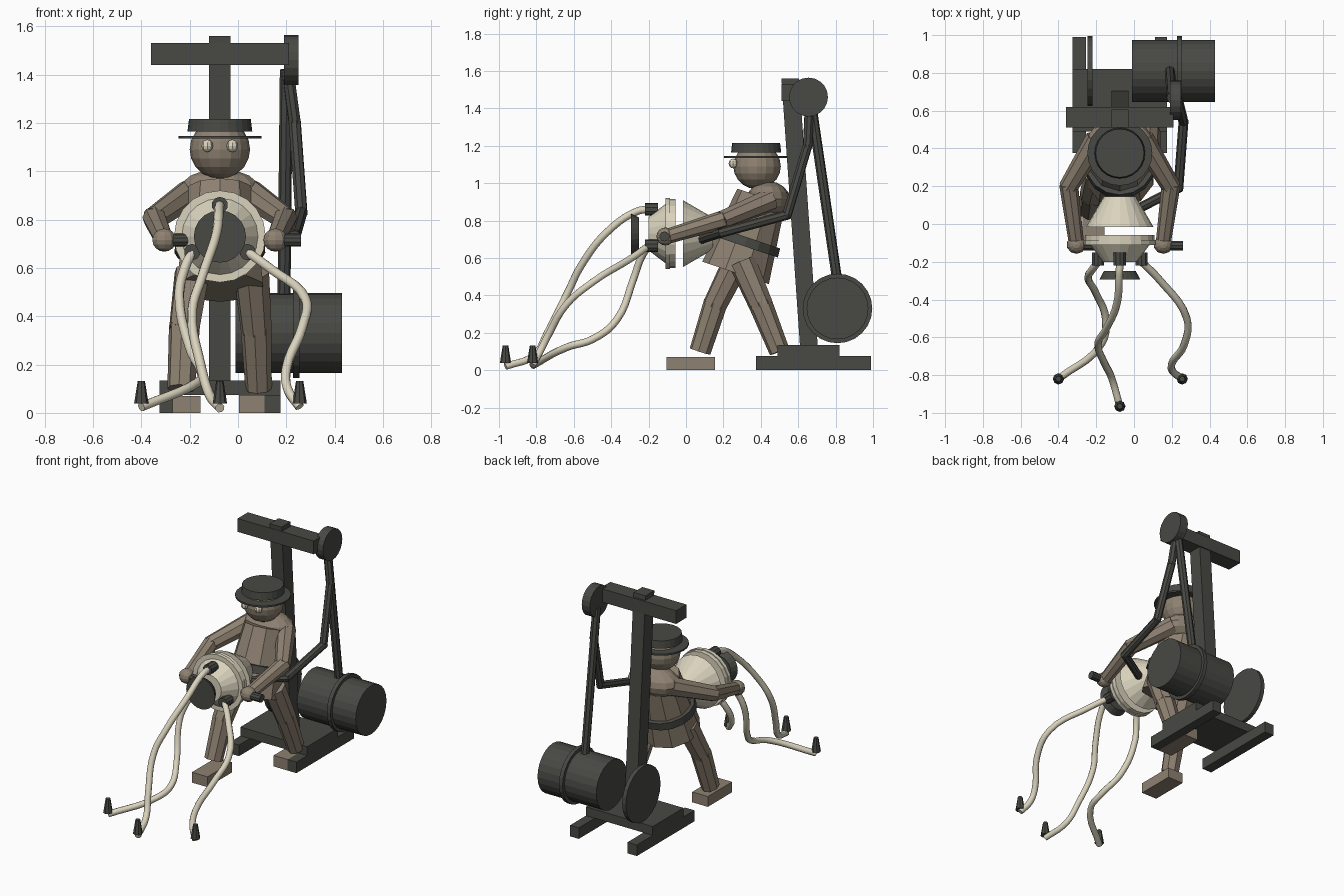
import bpy, bmesh, math
from mathutils import Vector, Matrix

if "Cube" in bpy.data.objects:
    bpy.data.objects.remove(bpy.data.objects["Cube"], do_unlink=True)


def material(name, rgb):
    m = bpy.data.materials.new(name)
    m.use_nodes = True
    m.diffuse_color = (*rgb, 1)
    m.node_tree.nodes["Principled BSDF"].inputs["Base Color"].default_value = (*rgb, 1)
    return m


BROWN = material("warm_brown", (0.27, 0.22, 0.165))
DARK = material("charcoal", (0.065, 0.067, 0.058))
CREAM = material("cream", (0.70, 0.65, 0.51))
MID = -0.075  # centre plane of the figure and its machine


def add(name, bm, mat):
    mesh = bpy.data.meshes.new(name)
    bmesh.ops.recalc_face_normals(bm, faces=bm.faces)
    bm.to_mesh(mesh)
    bm.free()
    mesh.materials.append(mat)
    ob = bpy.data.objects.new(name, mesh)
    bpy.context.collection.objects.link(ob)
    return ob


def box(name, x, y, z, mat, lean=0):
    """Box from ranges; lean shifts the top along y."""
    bm = bmesh.new()
    bmesh.ops.create_cube(bm, size=1)
    for v in bm.verts:
        top = v.co.z > 0
        v.co = [r[c > 0] for r, c in zip((x, y, z), v.co)]
        v.co.y += lean * top
    return add(name, bm, mat)


def place(bm, a, b, r1, r2, sides):
    """Frustum from point a to point b."""
    a, b = Vector(a), Vector(b)
    d = b - a
    rot = d.to_track_quat('Z', 'Y').to_matrix().to_4x4()
    bmesh.ops.create_cone(bm, cap_ends=True, segments=sides, radius1=r1, radius2=r2,
                          depth=d.length, matrix=Matrix.Translation((a + b) / 2) @ rot)


def frustum(name, a, b, r1, r2, mat, sides=20):
    bm = bmesh.new()
    place(bm, a, b, r1, r2, sides)
    return add(name, bm, mat)


def ball(name, c, size, mat, u=16, v=10):
    bm = bmesh.new()
    bmesh.ops.create_uvsphere(bm, u_segments=u, v_segments=v, radius=1)
    for p in bm.verts:
        p.co = Vector(c) + Vector([s * q for s, q in zip(size, p.co)])
    return add(name, bm, mat)


def limb(name, pts, radii, mat, sides=8):
    """Jointed limb: one frustum per segment, lapped at the joints."""
    bm = bmesh.new()
    for i in range(len(pts) - 1):
        a, b = Vector(pts[i]), Vector(pts[i + 1])
        lap = (b - a).normalized() * 0.012
        place(bm, a - lap * (i > 0), b + lap * (i < len(pts) - 2), radii[i], radii[i + 1], sides)
    return add(name, bm, mat)


def hose(name, pts, r, mat):
    cu = bpy.data.curves.new(name, 'CURVE')
    cu.dimensions = '3D'
    cu.bevel_depth, cu.bevel_resolution, cu.resolution_u = r, 2, 5
    cu.use_fill_caps = True
    sp = cu.splines.new('BEZIER')
    sp.bezier_points.add(len(pts) - 1)
    for bp, p in zip(sp.bezier_points, pts):
        bp.co = p
        bp.handle_left_type = bp.handle_right_type = 'AUTO'
    cu.materials.append(mat)
    ob = bpy.data.objects.new(name, cu)
    bpy.context.collection.objects.link(ob)
    bpy.ops.object.select_all(action='DESELECT')
    ob.select_set(True)
    bpy.context.view_layer.objects.active = ob
    bpy.ops.object.convert(target='MESH')


# Stand: runners, deck, leaning post and crossbeam
for side, x in (("right", (-0.325, -0.255)), ("left", (0.11, 0.175))):
    box(f"{side}_runner", x, (0.375, 0.99), (0, 0.075), DARK)
box("deck", (-0.325, 0.175), (0.49, 0.82), (0.075, 0.135), DARK)
box("post", (-0.12, -0.03), (0.61, 0.705), (0.12, 1.56), DARK, lean=-0.10)
box("crossbeam", (-0.36, 0.21), (0.51, 0.62), (1.44, 1.53), DARK)

# Wheels, barrel and rods
frustum("pulley", (0.19, 0.655, 1.46), (0.25, 0.655, 1.46), 0.104, 0.104, DARK)
frustum("barrel", (-0.01, 0.81, 0.33), (0.43, 0.81, 0.33), 0.165, 0.165, DARK, 24)
for name, x in (("barrel_hoop", 0.228), ("flywheel", -0.246)):
    frustum(name, (x, 0.81, 0.33), (x + 0.027, 0.81, 0.33), 0.186, 0.186, DARK, 24)
limb("drive_rod", [(0.2, 0.67, 1.42), (0.19, 0.81, 0.47)], [0.027, 0.027], DARK)
limb("crank_arm", [(0.205, 0.66, 1.42), (0.235, 0.65, 1.2), (0.262, 0.54, 0.83),
                   (0.235, 0.19, 0.735), (0.02, 0.08, 0.7)], [0.026] * 5, DARK)

# Head, eyes and hat
ball("head", (MID, 0.38, 1.09), (0.125, 0.127, 0.122), BROWN)
for side, s in (("right", -1), ("left", 1)):
    ball(f"{side}_eye", (MID + s * 0.052, 0.252, 1.105), (0.024, 0.024, 0.026), CREAM, 8, 6)
frustum("hat_brim", (MID, 0.375, 1.135), (MID, 0.375, 1.146), 0.172, 0.172, DARK, 24)
frustum("hat_crown", (MID, 0.375, 1.165), (MID, 0.375, 1.215), 0.134, 0.128, DARK, 24)

# Torso, shoulders and belt, leaning back
base, up = Vector((MID, 0.265, 0.52)), Vector((0, 0.32, 0.95)).normalized()
frustum("torso", base, base + up * 0.43, 0.188, 0.135, BROWN, 10)
frustum("belt", base + up * 0.15, base + up * 0.2, 0.188, 0.184, DARK, 16)
ball("shoulders", (MID, 0.44, 0.915), (0.175, 0.115, 0.095), BROWN, 14, 8)

# Arms, hands and grips, mirrored about the figure's centre
for side, s in (("right", -1), ("left", 1)):
    limb(f"{side}_arm", [(MID + s * 0.12, 0.45, 0.91), (MID + s * 0.27, 0.2, 0.805),
                         (MID + s * 0.23, -0.1, 0.715)], [0.062, 0.05, 0.04], BROWN)
    ball(f"{side}_hand", (MID + s * 0.23, -0.11, 0.715), (0.052, 0.048, 0.048), BROWN, 10, 8)
for side, x in (("right", -0.32), ("left", 0.13)):
    frustum(f"{side}_grip", (x, -0.115, 0.715), (x + 0.13, -0.115, 0.715), 0.027, 0.027, DARK, 10)

# Striding legs and feet
limb("right_leg", [(-0.19, 0.27, 0.58), (-0.222, 0.155, 0.35), (-0.235, 0.075, 0.1)],
     [0.075, 0.065, 0.058], BROWN)
limb("left_leg", [(0.055, 0.30, 0.58), (0.075, 0.40, 0.35), (0.085, 0.50, 0.1)],
     [0.075, 0.065, 0.055], BROWN)
box("right_foot", (-0.272, -0.155), (-0.105, 0.155), (0, 0.07), BROWN)
box("left_foot", (0.005, 0.11), (0.375, 0.635), (0, 0.075), BROWN)


# Machine: rear funnel, double flange, front cone and face plate
def turned(name, y1, y2, r1, r2, mat, x=MID, z=0.73, sides=20):
    frustum(name, (x, y1, z), (x, y2, z), r1, r2, mat, sides)


turned("rear_funnel", -0.015, 0.145, 0.178, 0.085, CREAM)
turned("flange_rear", -0.085, -0.057, 0.184, 0.184, CREAM)
turned("flange_front", -0.11, -0.085, 0.19, 0.19, CREAM)
turned("front_cone", -0.2, -0.11, 0.09, 0.158, CREAM)
turned("face_plate", -0.293, -0.25, 0.108, 0.085, DARK)

# Nozzles, hoses and ground spikes
paths = {
    "middle": [(MID, -0.2, 0.86), (-0.078, -0.26, 0.85), (-0.09, -0.42, 0.74), (-0.15, -0.56, 0.56),
               (-0.19, -0.63, 0.42), (-0.155, -0.74, 0.2), (-0.12, -0.81, 0.08), (MID, -0.965, 0.02)],
    "right": [(-0.19, -0.2, 0.665), (-0.22, -0.24, 0.6), (-0.243, -0.28, 0.49), (-0.2, -0.37, 0.27),
              (-0.15, -0.5, 0.165), (-0.17, -0.63, 0.125), (-0.4, -0.82, 0.025)],
    "left": [(0.04, -0.2, 0.665), (0.13, -0.29, 0.6), (0.28, -0.5, 0.47), (0.265, -0.64, 0.35),
             (0.2, -0.74, 0.18), (0.205, -0.78, 0.1), (0.255, -0.82, 0.025)],
}
for side, pts in paths.items():
    x, y, z = pts[0]
    turned(f"{side}_nozzle", -0.22, -0.15, 0.034, 0.034, DARK, x, z, 10)
    hose(f"{side}_hose", pts, 0.02, CREAM)
    x, y, z = pts[-1]
    frustum(f"{side}_spike", (x, y, 0.038), (x, y, 0.132), 0.03, 0.015, DARK, 8)
